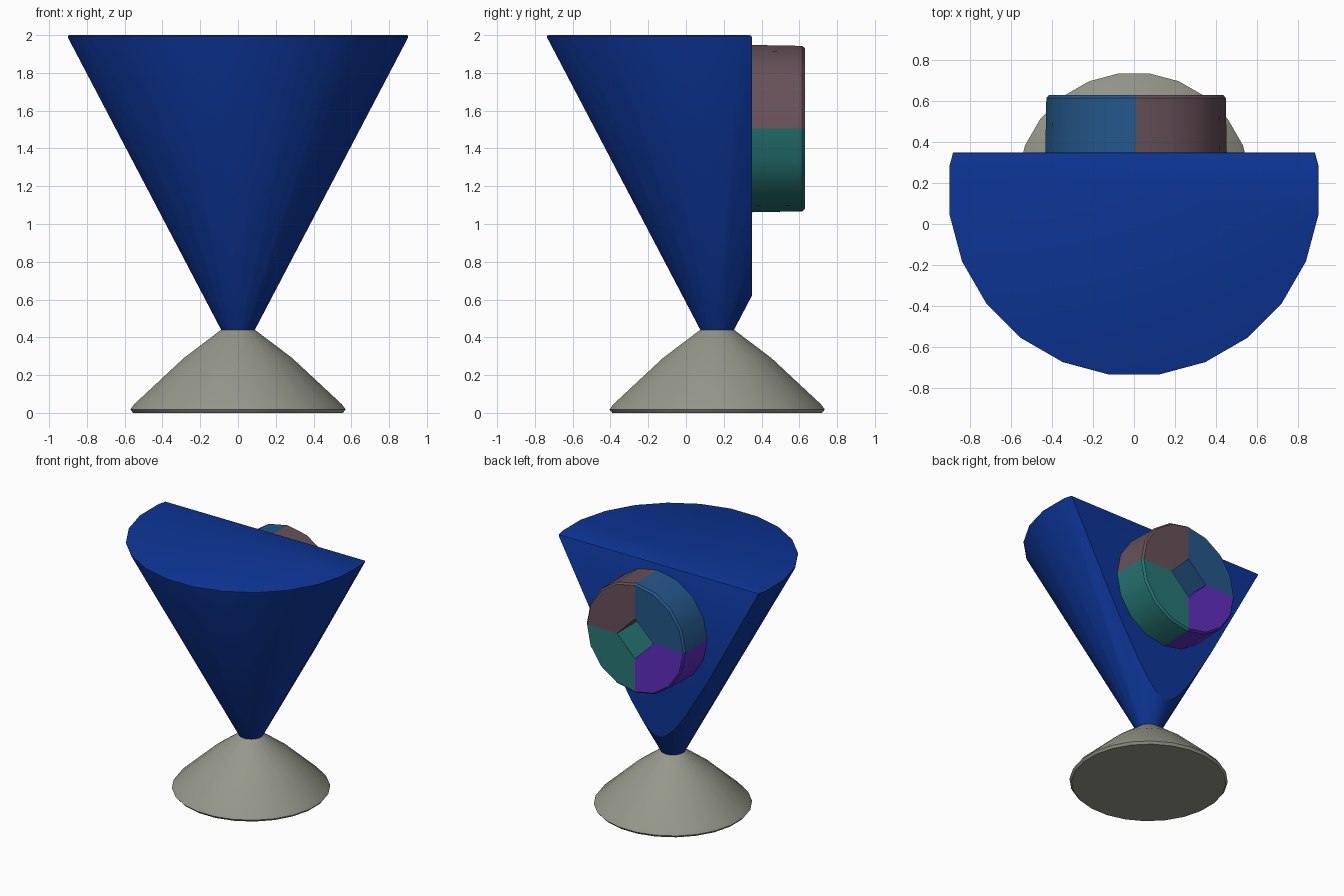
import bpy, bmesh, math
from mathutils import Vector

cube = bpy.data.objects.get("Cube")
if cube:
    bpy.data.objects.remove(cube, do_unlink=True)

AXIS_Y = 0.165     # centre line of cone and base
BACK_Y = 0.35      # flat back of the cone
SIDES = 24


def material(name, rgb):
    m = bpy.data.materials.new(name)
    m.use_nodes = True
    m.diffuse_color = (*rgb, 1)
    m.node_tree.nodes["Principled BSDF"].inputs["Base Color"].default_value = (*rgb, 1)
    return m


def finish(name, bm, mat, angle=25):
    bmesh.ops.recalc_face_normals(bm, faces=bm.faces)
    me = bpy.data.meshes.new(name)
    bm.to_mesh(me)
    bm.free()
    me.materials.append(mat)
    ob = bpy.data.objects.new(name, me)
    bpy.context.collection.objects.link(ob)
    bpy.ops.object.select_all(action='DESELECT')
    ob.select_set(True)
    bpy.context.view_layer.objects.active = ob
    bpy.ops.object.shade_smooth_by_angle(angle=math.radians(angle))
    return ob


def loft(loops):
    """Skin closed loops of points and cap both ends."""
    bm = bmesh.new()
    rows = [[bm.verts.new(p) for p in loop] for loop in loops]
    n = len(rows[0])
    for a, b in zip(rows, rows[1:]):
        for i in range(n):
            j = (i + 1) % n
            bm.faces.new((a[i], a[j], b[j], b[i]))
    bm.faces.new(rows[0])
    bm.faces.new(rows[-1])
    return bm


def lathe(profile):
    """Turn (radius, z) points round the centre line."""
    angles = [2 * math.pi * (i + 0.5) / SIDES for i in range(SIDES)]
    return loft([[(r * math.cos(a), AXIS_Y + r * math.sin(a), z) for a in angles]
                 for r, z in profile])


blue = material("deep blue", (0.004, 0.036, 0.31))
stone = material("warm grey", (0.31, 0.315, 0.26))
mauve = material("dusty mauve", (0.135, 0.082, 0.1))
steel = material("steel blue", (0.018, 0.095, 0.25))
teal = material("teal", (0.02, 0.185, 0.178))
purple = material("purple", (0.115, 0.027, 0.53))

# Flared base
finish("base", lathe([(0.56, 0.0), (0.575, 0.018), (0.555, 0.045),
                      (0.29, 0.29), (0.09, 0.44)]), stone)

# Inverted cone, sliced flat at the back
bm = lathe([(0.09, 0.44), (0.915, 2.0)])
cut = bmesh.ops.bisect_plane(bm, geom=bm.verts[:] + bm.edges[:] + bm.faces[:],
                             plane_co=(0, BACK_Y, 0), plane_no=(0, 1, 0), clear_outer=True)
edges = [e for e in cut["geom_cut"] if isinstance(e, bmesh.types.BMEdge)]
bmesh.ops.holes_fill(bm, edges=edges, sides=0)
bmesh.ops.recalc_face_normals(bm, faces=bm.faces)
# Soften the rim of the top
rim = [e for e in bm.edges if all(v.co.z > 1.99 for v in e.verts)]
bmesh.ops.bevel(bm, geom=rim, offset=0.015, segments=2, profile=0.5, affect='EDGES')
finish("cone", bm, blue)

# Four coloured quarters of the wheel around a diamond-shaped hole
CENTRE = Vector((0.01, 0, 1.505))
HOLE = 0.16


def quarter(name, start, mat):
    def loop(radius, y):
        pts = [(radius, start + math.pi / 8 * i) for i in range(5)]
        pts += [(HOLE, start + math.pi / 2), (HOLE, start)]
        return [CENTRE + Vector((r * math.cos(a), y, r * math.sin(a))) for r, a in pts]
    finish(name, loft([loop(0.443, BACK_Y - 0.01), loop(0.438, 0.615),
                       loop(0.425, 0.63)]), mat)


for k, (name, mat) in enumerate([("wheel_upper_left", mauve), ("wheel_upper_right", steel),
                                 ("wheel_lower_right", purple), ("wheel_lower_left", teal)]):
    quarter(name, k * math.pi / 2, mat)
